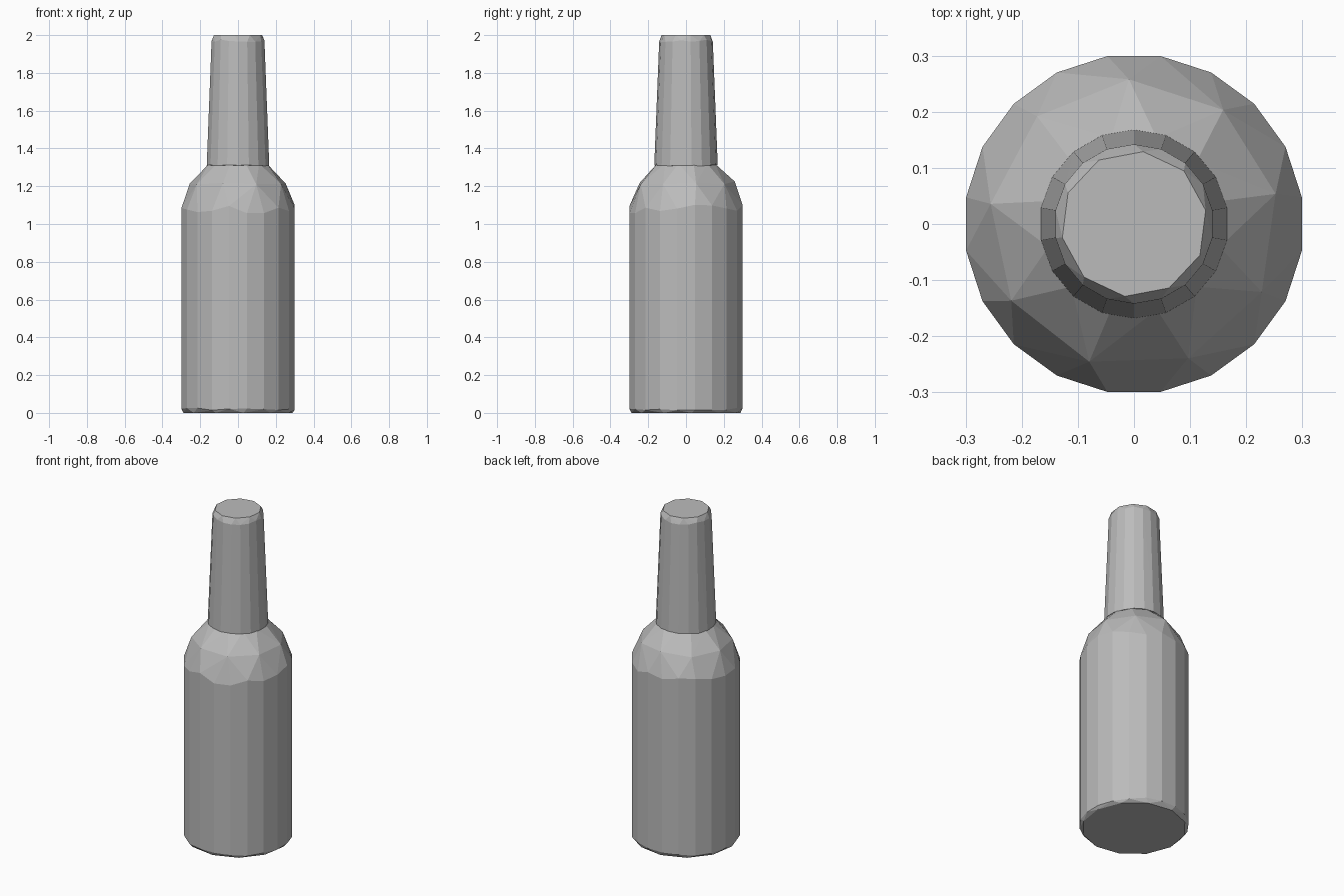
import bpy
import bmesh
import math
import random

random.seed(4)

cube = bpy.data.objects.get("Cube")
if cube:
    bpy.data.objects.remove(cube, do_unlink=True)

# Single matte grey for the whole bottle
GREY = (0.5, 0.5, 0.5, 1.0)
grey = bpy.data.materials.new("plain grey")
grey.use_nodes = True
grey.diffuse_color = GREY
grey.node_tree.nodes["Principled BSDF"].inputs["Base Color"].default_value = GREY


def faceted_part(name, rings):
    """Wrap a faceted skin round rings of (radius, height, sides, turn, wobble)."""
    bm = bmesh.new()
    for radius, height, sides, turn, wobble in rings:
        for i in range(sides):
            a = math.tau * (i + turn) / sides
            z = height + random.uniform(-wobble, wobble)
            bm.verts.new((radius * math.cos(a), radius * math.sin(a), z))
    hull = bmesh.ops.convex_hull(bm, input=bm.verts)
    loose = {g for g in hull["geom_interior"] + hull["geom_unused"]
             if isinstance(g, bmesh.types.BMVert)}
    bmesh.ops.delete(bm, geom=list(loose), context='VERTS')
    bmesh.ops.recalc_face_normals(bm, faces=bm.faces)
    mesh = bpy.data.meshes.new(name)
    bm.to_mesh(mesh)
    bm.free()
    mesh.materials.append(grey)
    obj = bpy.data.objects.new(name, mesh)
    bpy.context.collection.objects.link(obj)
    return obj


# Body: chamfered foot, straight wall, faceted shoulder
faceted_part("bottle_body", [
    (0.29, 0.0, 12, 0.2, 0),
    (0.303, 0.02, 20, 0.5, 0.007),
    (0.303, 1.08, 20, 0.5, 0.025),
    (0.258, 1.215, 9, 0.3, 0.01),
    (0.158, 1.32, 12, 0.5, 0),
])

# Neck: tapered sleeve overhanging the shoulder, with a softened rim
faceted_part("bottle_neck", [
    (0.168, 1.31, 18, 0.5, 0.003),
    (0.142, 1.97, 18, 0.5, 0.006),
    (0.13, 2.0, 10, 0.3, 0),
])
